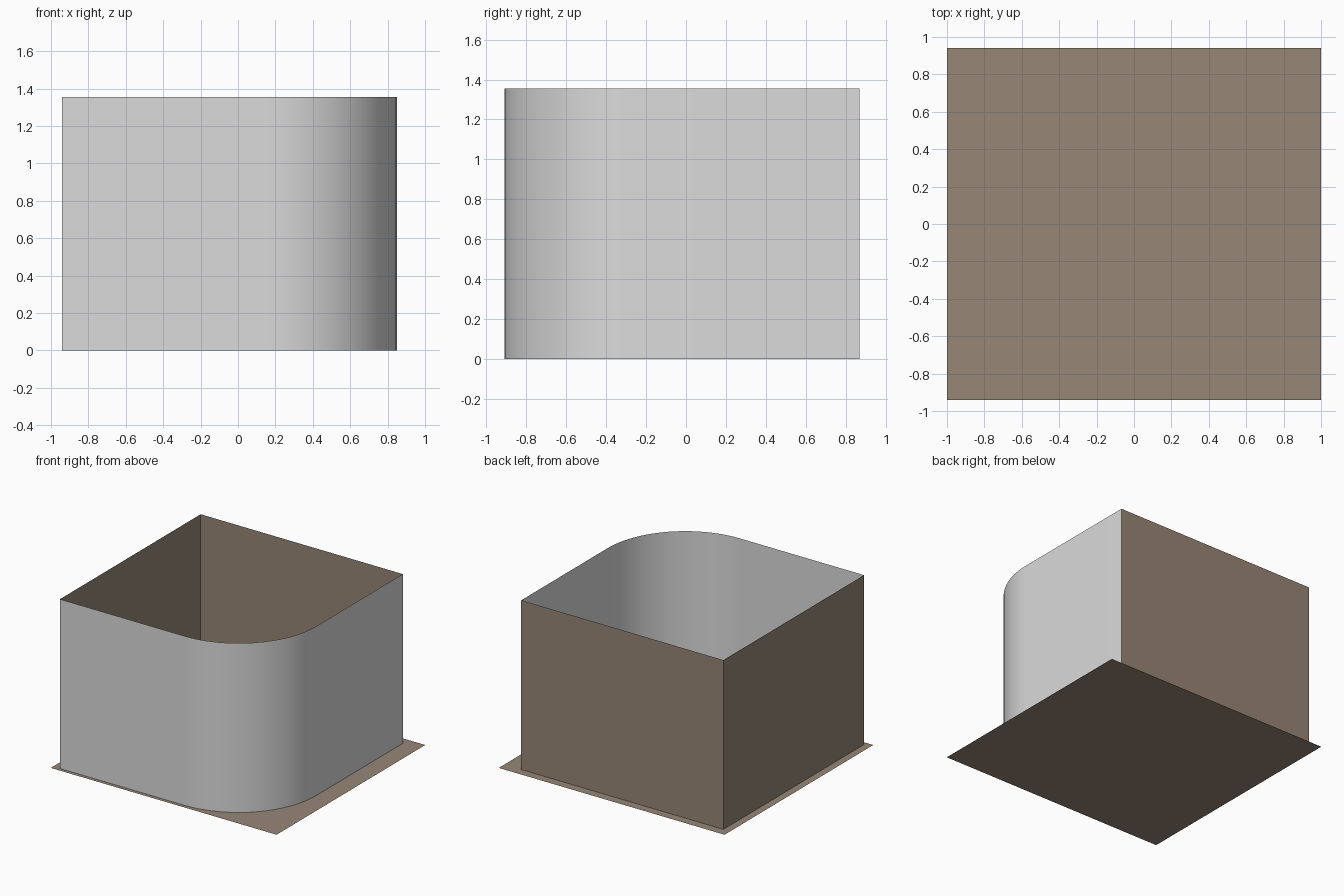
import bpy
import bmesh
from math import cos, sin, radians

cube = bpy.data.objects.get("Cube")
if cube:
    bpy.data.objects.remove(cube, do_unlink=True)


def make_material(name, rgb):
    mat = bpy.data.materials.new(name)
    mat.use_nodes = True
    mat.diffuse_color = (*rgb, 1)
    mat.node_tree.nodes["Principled BSDF"].inputs["Base Color"].default_value = (*rgb, 1)
    return mat


brown = make_material("warm brown", (0.31, 0.24, 0.18))
grey = make_material("light grey", (0.71, 0.71, 0.71))


def make_object(name, bm, mat):
    mesh = bpy.data.meshes.new(name)
    bm.to_mesh(mesh)
    bm.free()
    mesh.materials.append(mat)
    obj = bpy.data.objects.new(name, mesh)
    bpy.context.collection.objects.link(obj)
    return obj


def sheet(name, path, height, mat):
    """Upright sheet standing on the ground along a plan path."""
    bm = bmesh.new()
    low = [bm.verts.new((x, y, 0)) for x, y in path]
    high = [bm.verts.new((x, y, height)) for x, y in path]
    for i in range(len(path) - 1):
        bm.faces.new((low[i], low[i + 1], high[i + 1], high[i]))
    return make_object(name, bm, mat)


LEFT, RIGHT, FRONT, BACK = -0.94, 0.85, -0.91, 0.87
HEIGHT, RADIUS, STEPS = 1.355, 0.69, 24

# Flat floor
bm = bmesh.new()
bm.faces.new([bm.verts.new((x, y, 0)) for x, y in
              ((-1, -0.94), (1, -0.94), (1, 0.94), (-1, 0.94))])
make_object("floor", bm, brown)

# Two plain walls
sheet("back_wall", [(RIGHT, BACK), (LEFT, BACK)], HEIGHT, brown)
sheet("side_wall", [(LEFT, BACK), (LEFT, FRONT)], HEIGHT, brown)

# Front screen that sweeps round one corner
path = [(LEFT, FRONT)]
for i in range(STEPS + 1):
    a = radians(-90 + 90 * i / STEPS)
    path.append((RIGHT - RADIUS + RADIUS * cos(a), FRONT + RADIUS + RADIUS * sin(a)))
path.append((RIGHT, BACK))
screen = sheet("curved_screen", path, HEIGHT, grey)
bpy.ops.object.select_all(action="DESELECT")
screen.select_set(True)
bpy.context.view_layer.objects.active = screen
bpy.ops.object.shade_smooth_by_angle(angle=radians(30))
